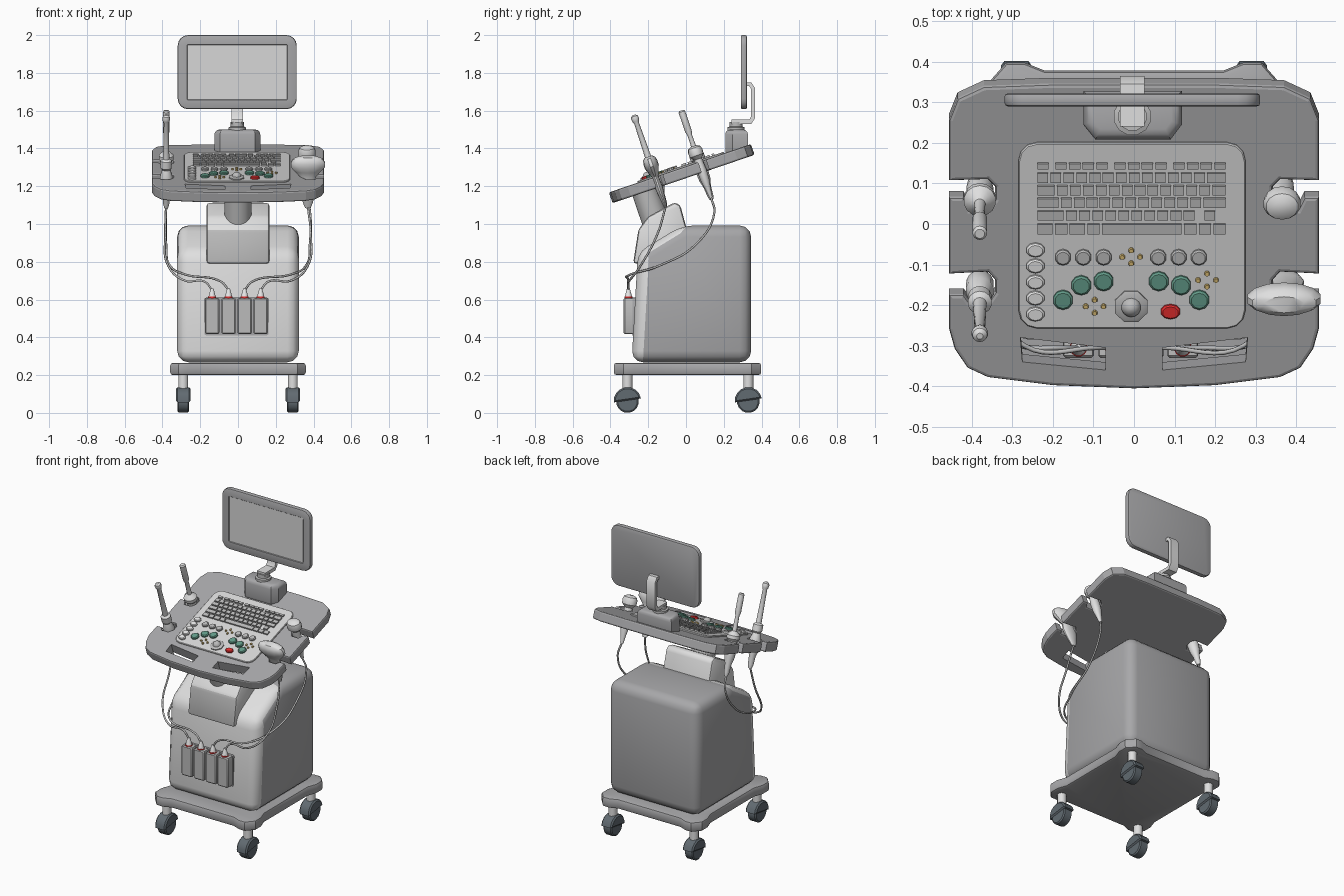
import bpy, bmesh, math
from mathutils import Matrix

if "Cube" in bpy.data.objects:
    bpy.data.objects.remove(bpy.data.objects["Cube"])

def mat(name, r, g, b):
    m = bpy.data.materials.new(name)
    m.diffuse_color = (r, g, b, 1)
    m.use_nodes = True
    m.node_tree.nodes["Principled BSDF"].inputs["Base Color"].default_value = m.diffuse_color
    return m

DARK = mat("slate grey", .39, .39, .40)
LIGHT = mat("light grey", .74, .74, .74)
PALE = mat("pale grey", .68, .68, .68)
MID = mat("mid grey", .50, .50, .50)
WHITE = mat("white", .90, .90, .90)
GREEN = mat("green", .125, .33, .25)
RED = mat("red", .85, .03, .03)
GOLD = mat("gold", .70, .50, .17)
RUBBER = mat("dark rubber", .12, .145, .165)

T = Matrix.Translation
TILT = math.atan2(.25, .735)
CONSOLE = T((0, 0, 1.306)) @ Matrix.Rotation(TILT, 4, 'X')
SIDE = Matrix(((0, 0, 1, 0), (1, 0, 0, 0), (0, 1, 0, 0), (0, 0, 0, 1)))   # (y,z) profile run along x
FRONT = Matrix.Rotation(math.pi / 2, 4, 'X')                              # (x,z) outline run along -y

def on_console(x, y, w=0):
    """Matrix at a point of the tilted console top, given in top-view x and y."""
    return CONSOLE @ T((x, y / math.cos(TILT), w))

def face_outward(bm):
    bmesh.ops.recalc_face_normals(bm, faces=bm.faces[:])
    if bm.calc_volume(signed=True) < 0:
        bmesh.ops.reverse_faces(bm, faces=bm.faces[:])
    bm.normal_update()

def finish(name, bm, mats, rule=None, smooth=True):
    face_outward(bm)
    if rule:
        for f in bm.faces:
            f.material_index = rule(f)
    me = bpy.data.meshes.new(name)
    bm.to_mesh(me)
    bm.free()
    for m in mats:
        me.materials.append(m)
    if smooth:
        me.shade_smooth()
        me.set_sharp_from_angle(angle=math.radians(35))
    ob = bpy.data.objects.new(name, me)
    bpy.context.collection.objects.link(ob)
    return ob

def loft(rings):
    """Closed solid through rings of points."""
    bm = bmesh.new()
    rings = [[bm.verts.new(p) for p in ring] for ring in rings]
    for a, b in zip(rings, rings[1:]):
        for i in range(len(a)):
            j = (i + 1) % len(a)
            bm.faces.new((a[i], a[j], b[j], b[i]))
    bm.faces.new(rings[0][::-1])
    bm.faces.new(rings[-1])
    face_outward(bm)
    return bm

def prism(pts, h0, h1, bevel=0, seg=2, rim_only=True):
    bm = loft([[(x, y, h) for x, y in pts] for h in (h0, h1)])
    if bevel:
        es = [e for e in bm.edges if not rim_only or abs(e.verts[0].co.z - e.verts[1].co.z) < 1e-6]
        bmesh.ops.bevel(bm, geom=es, offset=bevel, segments=seg, profile=.5, affect='EDGES', clamp_overlap=True)
    return bm

def add_prism(name, pts, h0, h1, m, mx=Matrix(), bevel=0, seg=2, rim_only=True, smooth=True):
    bm = prism(pts, h0, h1, bevel, seg, rim_only)
    bm.transform(mx)
    return finish(name, bm, [m], smooth=smooth)

def rrect(w, h, r, cx=0, cy=0, n=4):
    pts = []
    for k, (sx, sy) in enumerate(((1, 1), (-1, 1), (-1, -1), (1, -1))):
        for i in range(n + 1):
            a = math.pi / 2 * (k + i / n)
            pts.append((cx + sx * (w / 2 - r) + r * math.cos(a), cy + sy * (h / 2 - r) + r * math.sin(a)))
    return pts

def lathe(name, prof, m, mx, n=12, sx=1, sy=1):
    angles = [2 * math.pi * (i + .5) / n for i in range(n)]
    bm = loft([[(r * sx * math.cos(a), r * sy * math.sin(a), h) for a in angles] for r, h in prof])
    bm.transform(mx)
    return finish(name, bm, [m])

# --- wheeled base: plate with corner lobes and four casters
quarter = [(.338, .22), (.359, .28), (.359, .34), (.315, .39), (.27, .39), (.22, .37)]
plate = quarter + [(-x, y) for x, y in quarter[::-1]]
plate += [(-x, -y) for x, y in plate]
add_prism("base_plate", [(x, y + .008) for x, y in plate], .2, .265, DARK, bevel=.015)
hood = [(.072 * math.cos(math.pi * i / 8 + .15), .066 + .07 * math.sin(math.pi * i / 8 + .15)) for i in range(9)]
for sx in (-1, 1):
    for end, y in (("front", -.31), ("back", .33)):
        tag = end + ("_left" if sx < 0 else "_right")
        x = sx * .29
        lathe("caster_wheel_" + tag, [(.052, -.03), (.06, -.024), (.06, .024), (.052, .03)], RUBBER,
              T((x, y, .06)) @ Matrix.Rotation(math.pi / 2, 4, 'Y'), 16)
        add_prism("caster_hood_" + tag, hood, -.038, .038, RUBBER, T((x, y, 0)) @ SIDE, .008, 1)
        lathe("caster_stem_" + tag, [(.027, .12), (.027, .205)], LIGHT, T((x, y, 0)))

# --- cabinet: dark shell with a light front
bm = prism([(-.288, .268), (-.255, .85), (-.02, .992), (.345, .992), (.345, .268)], -.322, .322, .06, 3, False)
bm.transform(SIDE)
finish("cabinet", bm, [DARK, LIGHT], lambda f: int(f.normal.y < -.15))

# --- column with grey front plate, and the post carrying the console
bm = prism([(-.28, .79), (-.252, .97), (-.20, 1.04), (-.06, 1.115), (-.03, 1.1), (.01, .95), (0, .79)],
           -.167, .167, .022, 2, False)
bm.transform(SIDE)
finish("column", bm, [LIGHT, MID], lambda f: int(f.normal.y < -.6 and f.calc_center_median().z < .965))
lathe("console_post", [(.072, -.28), (.072, -.04)], MID, on_console(0, -.235), 16)

# --- console: mirrored outline with probe notches, two grip slots cut through
half = [(0, -.408), (.2, -.4), (.36, -.38), (.41, -.357), (.442, -.31), (.456, -.26), (.456, -.175), (.42, -.175),
        (.405, -.195), (.36, -.195), (.342, -.17), (.342, -.14), (.36, -.12), (.456, -.125),
        (.456, .065), (.42, .065), (.405, .035), (.36, .035), (.342, .06), (.342, .09), (.36, .108), (.456, .105),
        (.456, .255), (.435, .308), (.37, .338), (.2, .344)]
outline = half + [(-x, y) for x, y in half[:0:-1]]
flat = lambda pts: [(x, y / math.cos(TILT)) for x, y in pts]
console = add_prism("console", flat(outline), -.06, 0, DARK, CONSOLE, .009, 2, smooth=False)
for s, side in ((-1, "left"), (1, "right")):
    slot = [(s * x, y) for x, y in ((.28, -.28), (.275, -.34), (.07, -.36), (.07, -.305))]
    cutter = add_prism("grip_cutter_" + side, flat(slot), -.1, .05, DARK, CONSOLE, smooth=False)
    cutter.hide_render = True
    cutter.hide_viewport = True
    mod = console.modifiers.new("grip_slot_" + side, 'BOOLEAN')
    mod.operation, mod.object, mod.solver = 'DIFFERENCE', cutter, 'EXACT'

# --- control panel
add_prism("control_panel", flat(rrect(.56, .457, .045, -.005, -.027, 3)), -.005, .008, PALE, CONSOLE, .003, 1)

# --- keyboard: rows of (y, depth, key widths); negative widths are gaps
rows = [(.147, .014, [1, -.3] + [1] * 4 + [-.3] + [1] * 4 + [-.3] + [1] * 4),
        (.118, .024, [1] * 13 + [1.6]), (.087, .024, [1.5] + [1] * 12 + [1.2]),
        (.056, .024, [1.8] + [1] * 11 + [1.9]), (.025, .024, [2.2] + [1] * 10 + [-.6, 1, -.8]),
        (-.008, .026, [1.2, 1, 1.2, 1, 5.6, 1, 1, 1])]
bm = bmesh.new()
for y, d, widths in rows:
    unit = .47 / sum(abs(w) for w in widths)
    x = -.241
    for w in widths:
        if w > 0:
            mx = on_console(x + w * unit / 2, y, .011) @ Matrix.Diagonal((w * unit - .006, d, .012, 1))
            bmesh.ops.create_cube(bm, size=1, matrix=mx)
        x += abs(w) * unit
finish("keyboard_keys", bm, [MID], smooth=False)

# --- buttons and trackball
def button(name, x, y, r, m, sx=1, sy=1, h=.02, n=10):
    lathe(name, [(r, .004), (r, h - .004), (r * .8, h)], m, on_console(x, y), n, sx, sy)

for i in range(5):
    button(f"side_button_{i}", -.243, -.06 - .0395 * i, .023, WHITE, 1, .78)
for i, x in enumerate((-.175, -.125, -.075, .06, .11, .16)):
    button(f"grey_button_{i}", x, -.078, .02, MID)
for s, side in ((-1, "left"), (1, "right")):
    for i, (x, y) in enumerate(((.168, -.183), (.123, -.147), (.068, -.137))):
        button(f"green_button_{side}_{i}", s * x - .007, y, .025, GREEN)
for c, (x, y) in enumerate(((-.007, -.078), (-.097, -.2), (.18, -.135))):
    for i, (dx, dy) in enumerate(((.022, 0), (-.022, 0), (0, .016), (0, -.016))):
        button(f"gold_button_{c}_{i}", x + dx, y + dy, .007, GOLD, h=.016, n=8)
button("red_button", .09, -.212, .025, RED, 1, .75)
button("trackball_ring", -.007, -.2, .043, MID, h=.018, n=8)
lathe("trackball", [(.025 * math.cos(a), .014 + .025 * math.sin(a)) for a in (0, .4, .8, 1.2, 1.5)],
      MID, on_console(-.007, -.2), 14)

# --- monitor, bracket and stand
bm = prism(rrect(.63, .392, .055, -.004, 1.804), .29, .322, .008, 2)
bm.transform(Matrix.Diagonal((1, 1, -1, 1)))
face_outward(bm)
face = max(bm.faces, key=lambda f: (round(f.calc_center_median().z, 4), f.calc_area()))
bmesh.ops.inset_region(bm, faces=[face], thickness=.041, depth=0)
bmesh.ops.inset_region(bm, faces=[face], thickness=.003, depth=-.004)
face.material_index = 1
bm.transform(FRONT)
finish("monitor", bm, [DARK, PALE])
add_prism("monitor_bracket", [(.315, 1.75), (.345, 1.75), (.365, 1.72), (.365, 1.56), (.345, 1.53), (.24, 1.53),
          (.24, 1.552), (.335, 1.552), (.345, 1.57), (.345, 1.715), (.335, 1.73), (.315, 1.73)],
          -.034, .026, LIGHT, SIDE)
lathe("monitor_neck", [(.047, 1.48), (.047, 1.512), (.036, 1.516), (.036, 1.54)], MID, T((-.004, .265, 0)), 12)
add_prism("monitor_stand", [(-.125, .328), (-.125, .245), (-.095, .208), (.09, .208), (.118, .245), (.118, .328)],
          1.362, 1.5, DARK, bevel=.026, seg=3)

# --- probes standing in the notches, lathed along the console normal
probes = {
    "wand_probe_front": (-.38, -.165, 1, [(.008, .346), (.018, .338), (.021, .325), (.018, .31), (.013, .3), (.017, .1),
        (.03, .09), (.03, .05), (.022, .04), (.035, .0), (.034, -.06), (.02, -.1), (.017, -.15), (.010, -.175)]),
    "wand_probe_back": (-.38, .068, 1, [(.012, .287), (.018, .28), (.018, .17), (.012, .15), (.014, .06), (.026, .05),
        (.04, .035), (.04, .015), (.028, .0), (.034, -.05), (.03, -.1), (.02, -.14), (.016, -.19), (.010, -.212)]),
    "convex_probe": (.37, -.163, .42, [(.05, .112), (.08, .10), (.092, .08), (.092, .055), (.07, .03), (.042, .0),
        (.05, -.06), (.04, -.1), (.025, -.15), (.015, -.175)]),
    "round_probe": (.365, .068, .85, [(.02, .088), (.04, .078), (.047, .06), (.045, .035), (.025, .015), (.03, -.05),
        (.028, -.1), (.018, -.15), (.010, -.2)])}
for name, (x, y, sy, prof) in probes.items():
    lathe(name, prof, LIGHT, on_console(x, y), 14, 1, sy)

# --- connectors on the cabinet front
plugs = [-.137, -.05, .035, .12]
add_prism("connector_socket", rrect(.34, .2, .01, -.008, .51, 2), .25, .284, DARK, FRONT)
for i, x in enumerate(plugs):
    add_prism(f"connector_{i}", rrect(.076, .192, .01, x, .513, 2), .26, .33, MID, FRONT, .006, 1)
    lathe(f"connector_ring_{i}", [(.022, .605), (.022, .615)], RED, T((x, -.305, 0)))
    lathe(f"connector_cone_{i}", [(.02, .614), (.016, .63), (.008, .658)], WHITE, T((x, -.305, 0)))

# --- cables sagging from each probe to its connector
def cable(name, pts):
    cu = bpy.data.curves.new(name, 'CURVE')
    cu.dimensions, cu.bevel_depth, cu.bevel_resolution, cu.resolution_u = '3D', .006, 1, 8
    sp = cu.splines.new('BEZIER')
    sp.bezier_points.add(len(pts) - 1)
    for p, co in zip(sp.bezier_points, pts):
        p.co = co
        p.handle_left_type = p.handle_right_type = 'AUTO'
    cu.materials.append(MID)
    bpy.context.collection.objects.link(bpy.data.objects.new(name, cu))

for name, plug in zip(probes, (0, 1, 3, 2)):
    x, y, _, prof = probes[name]
    s, px = (1 if x > 0 else -1), plugs[plug]
    start = on_console(x, y, prof[-1][1] + .005).translation
    if y < 0:
        mid = [(s * .385, -.15, .95), (s * .37, -.24, .78), (s * .28, -.3, .70)]
    else:
        mid = [(s * .382, .15, 1.06), (s * .38, .05, .89), (s * .36, -.14, .78), (s * .27, -.3, .73)]
    cable(name + "_cable", [start] + mid + [(px + s * .04, -.305, .695), (px, -.305, .65)])
